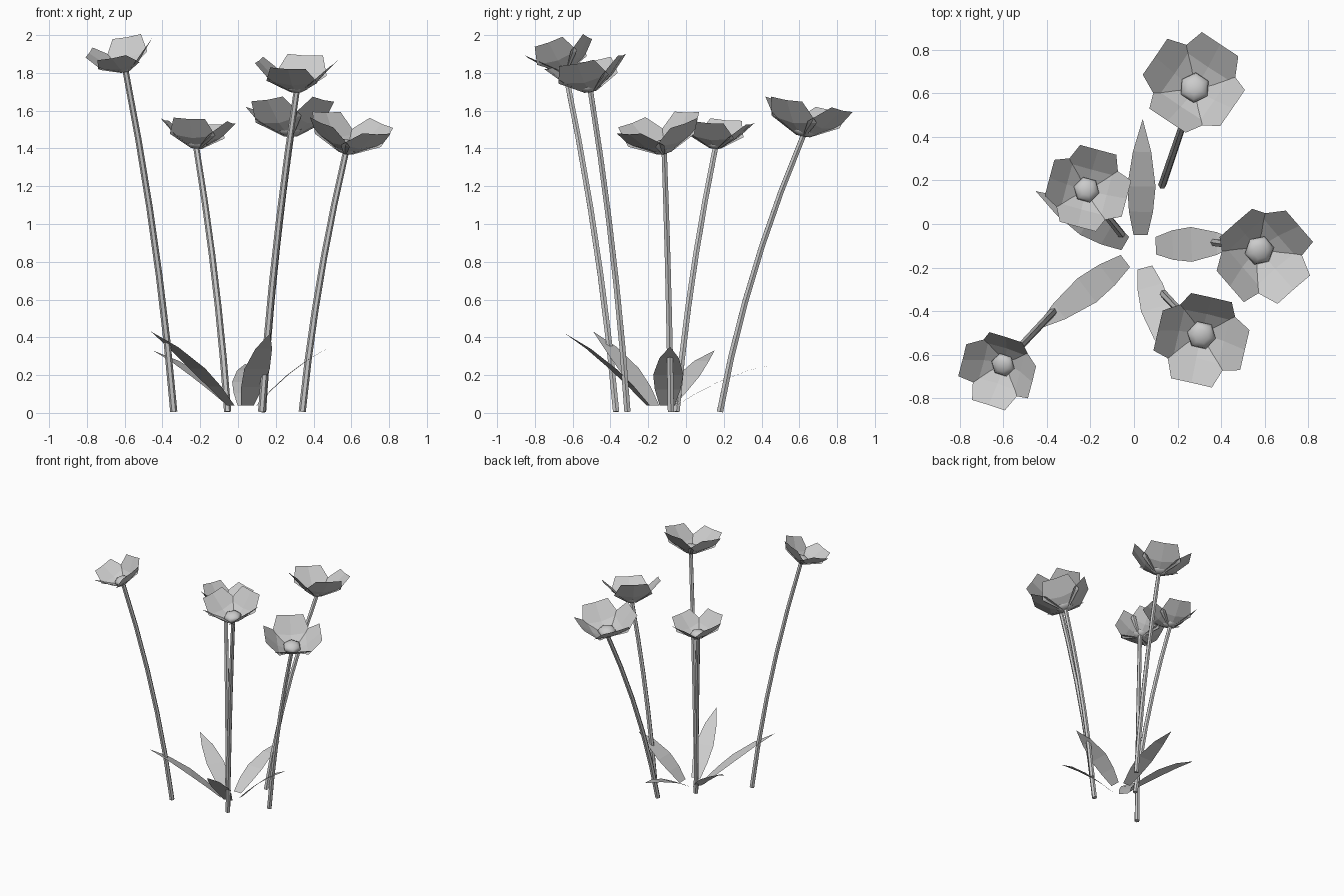
import bpy
import bmesh
import math
from mathutils import Vector, Matrix

if "Cube" in bpy.data.objects:
    bpy.data.objects.remove(bpy.data.objects["Cube"], do_unlink=True)

# One plain grey for the whole model
grey = bpy.data.materials.new("light_grey")
grey.use_nodes = True
grey.diffuse_color = (0.6, 0.6, 0.6, 1)
grey.node_tree.nodes["Principled BSDF"].inputs["Base Color"].default_value = grey.diffuse_color


def finish(bm, name, matrix=None, smooth=False):
    if matrix:
        bm.transform(matrix)
    for face in bm.faces:
        face.smooth = smooth
    mesh = bpy.data.meshes.new(name)
    bm.to_mesh(mesh)
    bm.free()
    mesh.materials.append(grey)
    obj = bpy.data.objects.new(name, mesh)
    bpy.context.collection.objects.link(obj)


def skin_rows(bm, rows):
    """Bridge equal-length rows of points with quads."""
    grid = [[bm.verts.new(p) for p in row] for row in rows]
    for a, b in zip(grid, grid[1:]):
        for i in range(len(a) - 1):
            bm.faces.new((a[i], a[i + 1], b[i + 1], b[i]))


def stem(name, base, top, radius=0.019, sides=6, steps=5):
    """Hexagonal tube that starts steep and leans outwards."""
    a, c = Vector(base), Vector(top)
    bow = Vector((a.x - c.x, a.y - c.y, 0)) * 0.2
    b = (a + c) / 2 + bow
    bm = bmesh.new()
    rings = []
    for s in range(steps + 1):
        t = s / steps
        p = a * (1 - t) ** 2 + b * 2 * t * (1 - t) + c * t * t
        d = (b - a) * (1 - t) + (c - b) * t
        turn = Vector((0, 0, 1)).rotation_difference(d)
        r = radius * (1 - 0.15 * t)
        rings.append([bm.verts.new(p + turn @ Vector((
            r * math.cos(math.tau * k / sides), r * math.sin(math.tau * k / sides), 0)))
            for k in range(sides)])
    for lo, hi in zip(rings, rings[1:]):
        for k in range(sides):
            n = (k + 1) % sides
            bm.faces.new((lo[k], lo[n], hi[n], hi[k]))
    bm.faces.new(rings[0][::-1])
    bm.faces.new(rings[-1])
    finish(bm, name)


def flower(name, top, size, spin, tilt):
    """Four broad cupped petals around a six-sided dome, leaning towards tilt."""
    lean = Vector((*tilt, 0))
    axis = Vector((0, 0, 1)).cross(lean.normalized())
    place = (Matrix.Translation(top) @ Matrix.Rotation(math.asin(lean.length), 4, axis)
             @ Matrix.Rotation(math.radians(spin), 4, "Z") @ Matrix.Scale(size, 4))
    bm = bmesh.new()
    # rows: distance out, half width, edge height, middle height
    profile = [(0.02, 0.03, 0.0, 0.0), (0.11, 0.145, 0.076, 0.055), (0.213, 0.1, 0.17, 0.165)]
    for k in range(4):
        turn = Matrix.Rotation(math.tau * k / 4, 3, "Z")
        skin_rows(bm, [[turn @ Vector((out, -half, edge)), turn @ Vector((out, 0, mid)),
                        turn @ Vector((out, half, edge))] for out, half, edge, mid in profile][::-1])
    finish(bm, name + "_petals", place)
    bm = bmesh.new()
    bmesh.ops.create_uvsphere(bm, u_segments=6, v_segments=6, radius=0.07)
    bm.transform(Matrix.Translation((0, 0, 0.035)) @ Matrix.Diagonal((1, 1, 0.55, 1)))
    finish(bm, name + "_centre", place, smooth=True)


def leaf(name, base, tip, width):
    """Arched blade with a blunt foot and a pointed tip."""
    a, b = Vector(base), Vector(tip)
    side = Vector((0, 0, 1)).cross(b - a).normalized() * width / 2
    rows = []
    for t, w in ((0, 0.5), (0.2, 0.85), (0.42, 1), (0.72, 0.65), (1, 0.01)):
        p = a.lerp(b, t) + Vector((0, 0, 0.13 * t * (1 - t)))
        rows.append([p + side * w, p - side * w])
    bm = bmesh.new()
    skin_rows(bm, rows[::-1])
    finish(bm, name)


# Blooms: stem foot, stem top, size, petal spin, tilt
blooms = {
    "back": ((0.13, 0.18, 0.006), (0.28, 0.62, 1.465), 1.01, 56, (-0.03, 0.18)),
    "back_right": ((-0.055, -0.05, 0.006), (-0.22, 0.155, 1.4), 0.86, 75, (0.06, 0.065)),
    "left": ((0.34, -0.08, 0.006), (0.57, -0.115, 1.375), 0.99, 41, (0.185, -0.2)),
    "front_left": ((0.125, -0.31, 0.006), (0.31, -0.505, 1.7), 0.96, 77, (0, -0.18)),
    "front_right": ((-0.34, -0.37, 0.006), (-0.595, -0.64, 1.81), 0.8, 74, (-0.25, -0.27)),
}
for place, (foot, top, size, spin, tilt) in blooms.items():
    stem(place + "_stem", foot, top)
    flower(place + "_flower", top, size, spin, tilt)

# Leaves: foot, tip, width
leaves = {
    "back": ((0.03, -0.05, 0.04), (0.04, 0.48, 0.26), 0.13),
    "back_right": ((-0.04, -0.09, 0.04), (-0.45, 0.15, 0.33), 0.14),
    "left": ((0.1, -0.1, 0.04), (0.49, -0.085, 0.35), 0.16),
    "front_right": ((-0.04, -0.17, 0.04), (-0.46, -0.49, 0.43), 0.14),
    "front_left": ((0.05, -0.2, 0.04), (0.17, -0.64, 0.42), 0.14),
}
for place, (foot, tip, width) in leaves.items():
    leaf(place + "_leaf", foot, tip, width)
